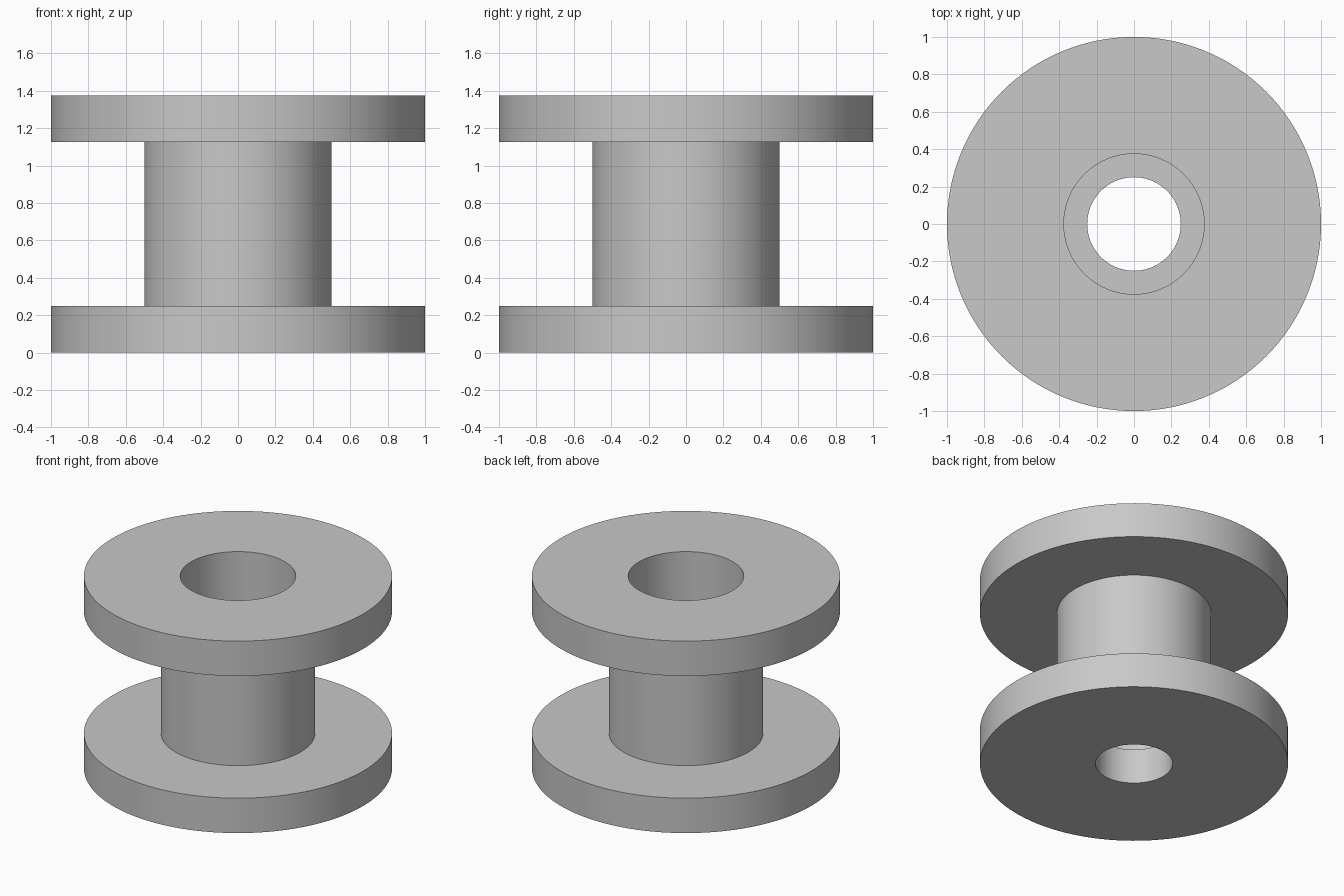
import bpy, bmesh, math
from mathutils import Vector

cube = bpy.data.objects.get("Cube")
if cube:
    bpy.data.objects.remove(cube, do_unlink=True)

SEGMENTS = 128
HEIGHT = 1.375
FLANGE = 0.25
FLANGE_R, BARREL_R = 1.0, 0.5
WIDE_BORE_R, NARROW_BORE_R = 0.375, 0.25

# Plain grey
grey = bpy.data.materials.new("grey")
grey.use_nodes = True
colour = (0.58, 0.58, 0.58, 1)
grey.diffuse_color = colour
grey.node_tree.nodes["Principled BSDF"].inputs["Base Color"].default_value = colour


def lathe(name, profile, material):
    """Revolve a closed (radius, height) profile around z."""
    bm = bmesh.new()
    verts = [bm.verts.new((r, 0, z)) for r, z in profile]
    edges = [bm.edges.new((a, b)) for a, b in zip(verts, verts[1:] + verts[:1])]
    bmesh.ops.spin(bm, geom=verts + edges, cent=Vector(), axis=Vector((0, 0, 1)),
                   angle=math.tau, steps=SEGMENTS, use_merge=True)
    bmesh.ops.remove_doubles(bm, verts=bm.verts[:], dist=1e-5)
    bmesh.ops.recalc_face_normals(bm, faces=bm.faces[:])
    mesh = bpy.data.meshes.new(name)
    bm.to_mesh(mesh)
    bm.free()
    mesh.materials.append(material)
    obj = bpy.data.objects.new(name, mesh)
    bpy.context.collection.objects.link(obj)
    bpy.ops.object.select_all(action="DESELECT")
    obj.select_set(True)
    bpy.context.view_layer.objects.active = obj
    bpy.ops.object.shade_smooth_by_angle(angle=math.radians(30))
    return obj


# Spool: two flanges and a barrel, with a wide bore stepping in at the lower flange
lathe("flanged_spool", [
    (NARROW_BORE_R, 0),
    (FLANGE_R, 0),
    (FLANGE_R, FLANGE),
    (BARREL_R, FLANGE),
    (BARREL_R, HEIGHT - FLANGE),
    (FLANGE_R, HEIGHT - FLANGE),
    (FLANGE_R, HEIGHT),
    (WIDE_BORE_R, HEIGHT),
    (WIDE_BORE_R, FLANGE),
    (NARROW_BORE_R, FLANGE),
], grey)
